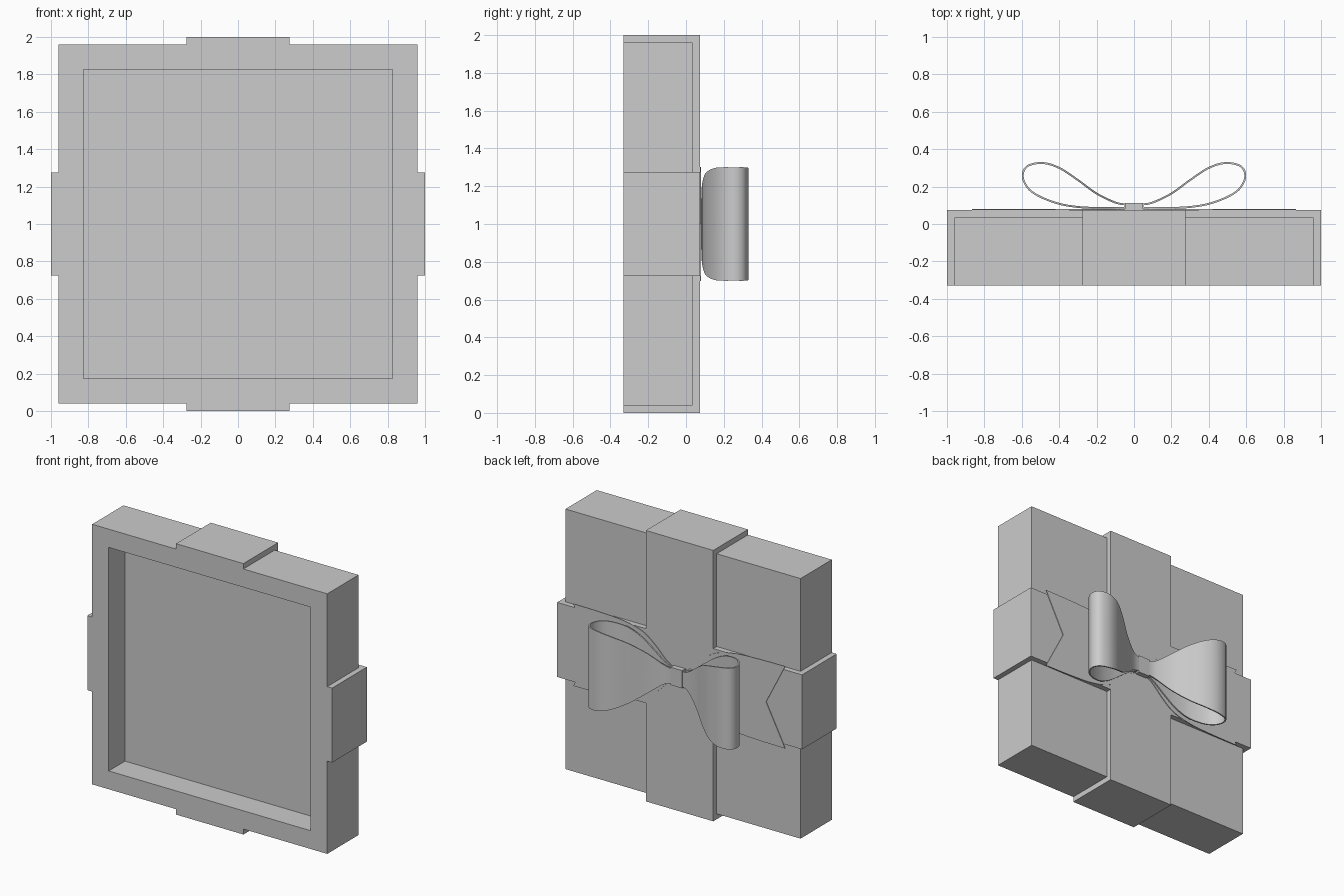
import bpy
import bmesh
from mathutils import Matrix, Vector

cube = bpy.data.objects.get("Cube")
if cube:
    bpy.data.objects.remove(cube, do_unlink=True)

FRONT, BACK = -0.33, 0.035      # box depth range
STRAP = 0.04                    # strap thickness
STRAP_BACK = BACK + STRAP
HALF = 0.275                    # strap half width
MID = 1.0                       # height of the centre
COLOUR = (0.604, 0.604, 0.604, 1)

grey = bpy.data.materials.new("light_grey")
grey.use_nodes = True
grey.diffuse_color = COLOUR
grey.node_tree.nodes["Principled BSDF"].inputs["Base Color"].default_value = COLOUR


def finish(name, bm):
    mesh = bpy.data.meshes.new(name)
    bm.to_mesh(mesh)
    bm.free()
    mesh.materials.append(grey)
    obj = bpy.data.objects.new(name, mesh)
    bpy.context.collection.objects.link(obj)
    return obj


def block(lo, hi):
    bm = bmesh.new()
    lo, hi = Vector(lo), Vector(hi)
    bmesh.ops.create_cube(bm, size=1, matrix=Matrix.Translation((lo + hi) / 2)
                          @ Matrix.Diagonal((*(hi - lo), 1)))
    bm.normal_update()
    return bm


def smooth_path(points, steps=8):
    """Catmull-Rom curve through the points."""
    p = [Vector(q) for q in points]
    p = [2 * p[0] - p[1]] + p + [2 * p[-1] - p[-2]]
    out = []
    for a, b, c, d in zip(p, p[1:], p[2:], p[3:]):
        for i in range(steps):
            t = i / steps
            out.append(0.5 * (2 * b + (c - a) * t + (2 * a - 5 * b + 4 * c - d) * t * t
                              + (3 * b - a - 3 * c + d) * t ** 3))
    return out + [p[-2]]


def ribbon(name, points, thickness, mid_scale=1.0):
    """Mirrored cloth strip; each point is x, y and half height."""
    bm = bmesh.new()
    cols = [[bm.verts.new((x, y, MID + h)), bm.verts.new((x * mid_scale, y, MID)),
             bm.verts.new((x, y, MID - h))] for x, y, h in smooth_path(points)]
    for a, b in zip(cols, cols[1:]):
        for i in range(2):
            bm.faces.new((a[i], a[i + 1], b[i + 1], b[i]))
    obj = finish(name, bm)
    solid = obj.modifiers.new("thickness", 'SOLIDIFY')
    solid.thickness = thickness
    solid.offset = 0
    mirror = obj.modifiers.new("mirror", 'MIRROR')
    mirror.use_mirror_merge = False
    bpy.ops.object.select_all(action='DESELECT')
    obj.select_set(True)
    bpy.context.view_layer.objects.active = obj
    bpy.ops.object.convert(target='MESH')
    bpy.ops.object.shade_smooth_by_angle()


# Hollow box: inset the front face for the rim, then sink it straight back
bm = block((-0.96, FRONT, 0.04), (0.96, BACK, 1.96))
floor = min(bm.faces, key=lambda f: f.calc_center_median().y)
bmesh.ops.inset_region(bm, faces=[floor], thickness=0.135, use_even_offset=True)
sunk = bmesh.ops.extrude_discrete_faces(bm, faces=[floor])["faces"][0]
bmesh.ops.translate(bm, verts=sunk.verts, vec=(0, 0.19, 0))
finish("box", bm)

# Crossed straps folded over the four sides
bm = bmesh.new()
outline, ends = [], []
for k in range(4):
    turn = Matrix.Rotation(k * 1.5707963, 2)
    arm = []
    for p in ((HALF, -HALF), (1, -HALF), (1, HALF)):
        q = turn @ Vector(p)
        arm.append(bm.verts.new((q.x, STRAP_BACK, MID + q.y)))
    outline += arm
    ends.append(arm[1:])
bm.faces.new(reversed(outline))
for a, b in ends:
    c, d = (bm.verts.new((v.co.x, FRONT, v.co.z)) for v in (b, a))
    bm.faces.new((a, b, c, d))
bm.normal_update()
straps = finish("crossed_straps", bm)
solid = straps.modifiers.new("thickness", 'SOLIDIFY')
solid.thickness = STRAP
solid.offset = -1
solid.use_even_offset = True

# Swallow-tailed ribbon ends lying on the back
tail_y = STRAP_BACK + 0.002
ribbon("bow_tails", [(0.03, tail_y, 0.05), (0.1, tail_y, 0.085), (0.2, tail_y, 0.18),
                     (0.3, tail_y, 0.25), (0.45, tail_y, 0.288), (0.65, tail_y, 0.3),
                     (0.865, tail_y, 0.303)], 0.006, 0.82)

# Bow loops
ribbon("bow_loops", [(0.03, 0.102, 0.05), (0.1, 0.115, 0.072), (0.2, 0.163, 0.145),
                     (0.3, 0.235, 0.218), (0.4, 0.3, 0.268), (0.49, 0.326, 0.293),
                     (0.57, 0.309, 0.3), (0.595, 0.255, 0.3), (0.565, 0.19, 0.3),
                     (0.5, 0.145, 0.293), (0.4, 0.108, 0.268), (0.3, 0.091, 0.218),
                     (0.2, 0.086, 0.145), (0.1, 0.086, 0.072), (0.03, 0.088, 0.05)], 0.01)

# Knot
finish("bow_knot", block((-0.047, STRAP_BACK, MID - 0.066), (0.047, 0.112, MID + 0.066)))
